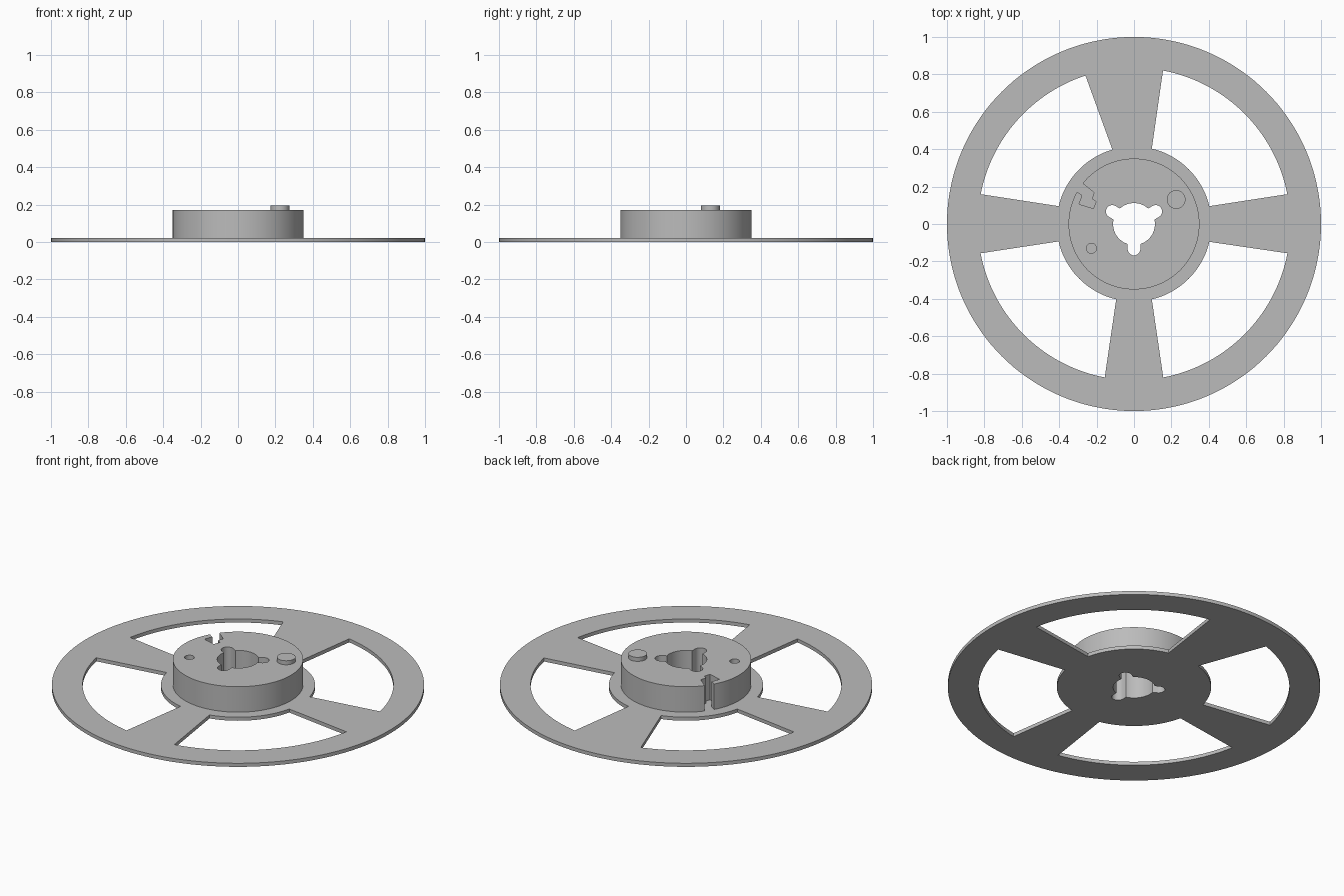
import bpy
import bmesh
from math import atan2, asin, cos, sin, pi, radians, tau

cube = bpy.data.objects.get("Cube")
if cube:
    bpy.data.objects.remove(cube, do_unlink=True)

grey = bpy.data.materials.new("light grey plastic")
grey.use_nodes = True
grey.diffuse_color = (0.5, 0.5, 0.5, 1)
grey.node_tree.nodes["Principled BSDF"].inputs["Base Color"].default_value = grey.diffuse_color


def arc(radius, start, end, steps, centre=(0, 0)):
    """Points along an arc, both ends included."""
    angles = [start + (end - start) * i / steps for i in range(steps + 1)]
    return [(centre[0] + radius * cos(a), centre[1] + radius * sin(a)) for a in angles]


def circle(radius, steps, centre=(0, 0)):
    return arc(radius, 0, tau, steps, centre)[:-1]


def plate(name, outlines, bottom, top):
    """Solid plate: the first outline is the edge, the others are holes."""
    curve = bpy.data.curves.new(name, "CURVE")
    curve.dimensions = "2D"
    curve.fill_mode = "BOTH"
    curve.extrude = (top - bottom) / 2
    for outline in outlines:
        spline = curve.splines.new("POLY")
        spline.points.add(len(outline) - 1)
        for point, (x, y) in zip(spline.points, outline):
            point.co = (x, y, 0, 1)
        spline.use_cyclic_u = True
    shape = bpy.data.objects.new(name, curve)
    bpy.context.collection.objects.link(shape)
    mesh = bpy.data.meshes.new_from_object(shape)
    bpy.data.objects.remove(shape, do_unlink=True)
    bpy.data.curves.remove(curve)

    # Weld caps to walls
    bm = bmesh.new()
    bm.from_mesh(mesh)
    bmesh.ops.remove_doubles(bm, verts=bm.verts, dist=0.0001)
    bmesh.ops.translate(bm, verts=bm.verts, vec=(0, 0, (bottom + top) / 2))
    bmesh.ops.recalc_face_normals(bm, faces=bm.faces)
    bm.to_mesh(mesh)
    bm.free()

    mesh.materials.clear()
    mesh.materials.append(grey)
    obj = bpy.data.objects.new(name, mesh)
    bpy.context.collection.objects.link(obj)
    bpy.ops.object.select_all(action="DESELECT")
    obj.select_set(True)
    bpy.context.view_layer.objects.active = obj
    bpy.ops.object.shade_smooth_by_angle(angle=radians(30))
    return obj


def window(inner_start, outer_start, outer_end, inner_end):
    """Flange opening between two spokes, from its corner angles in degrees."""
    a, b, c, d = map(radians, (inner_start, outer_start, outer_end, inner_end))
    return arc(0.835, b, c, 32) + arc(0.414, d, a, 24)


FLANGE_TOP, HUB_TOP, PIN_TOP = 0.021, 0.172, 0.196

# Spindle hole: round bore with three rounded key slots
BORE, SLOT, REACH = 0.112, 0.034, 0.134
half = asin(SLOT / BORE)
spindle_hole = []
for k in range(3):
    a = pi / 6 + k * tau / 3
    tip = (REACH * cos(a), REACH * sin(a))
    spindle_hole += arc(SLOT, a - pi / 2, a + pi / 2, 12, tip)
    spindle_hole += arc(BORE, a + half, a + tau / 3 - half, 14)

# Flange with four windows; the back left spoke edge is wider
windows = [window(13.3, 11, 79.3, 76.7), window(106.2, 108.1, 169, 166.7),
           window(193, 190.8, 259.2, 256.7), window(283.3, 280.8, 349.2, 346.7)]
plate("flange", [circle(1, 144), spindle_hole] + windows, 0, FLANGE_TOP)

# Hub with a film-clip notch in its rim and a small peg hole
notch = [(-0.275, 0.217), (-0.214, 0.168), (-0.225, 0.134), (-0.203, 0.12),
         (-0.217, 0.083), (-0.294, 0.106), (-0.276, 0.153), (-0.305, 0.172)]
start = atan2(notch[-1][1], notch[-1][0])
end = atan2(notch[0][1], notch[0][0]) + tau
rim = arc(0.35, start, end, 112)
peg_hole = circle(0.027, 24, (-0.228, -0.13))
plate("hub", [rim + notch[1:-1], spindle_hole, peg_hole], FLANGE_TOP, HUB_TOP)

# Locating pin on the hub
plate("locating_pin", [circle(0.05, 32, (0.225, 0.131))], HUB_TOP, PIN_TOP)
